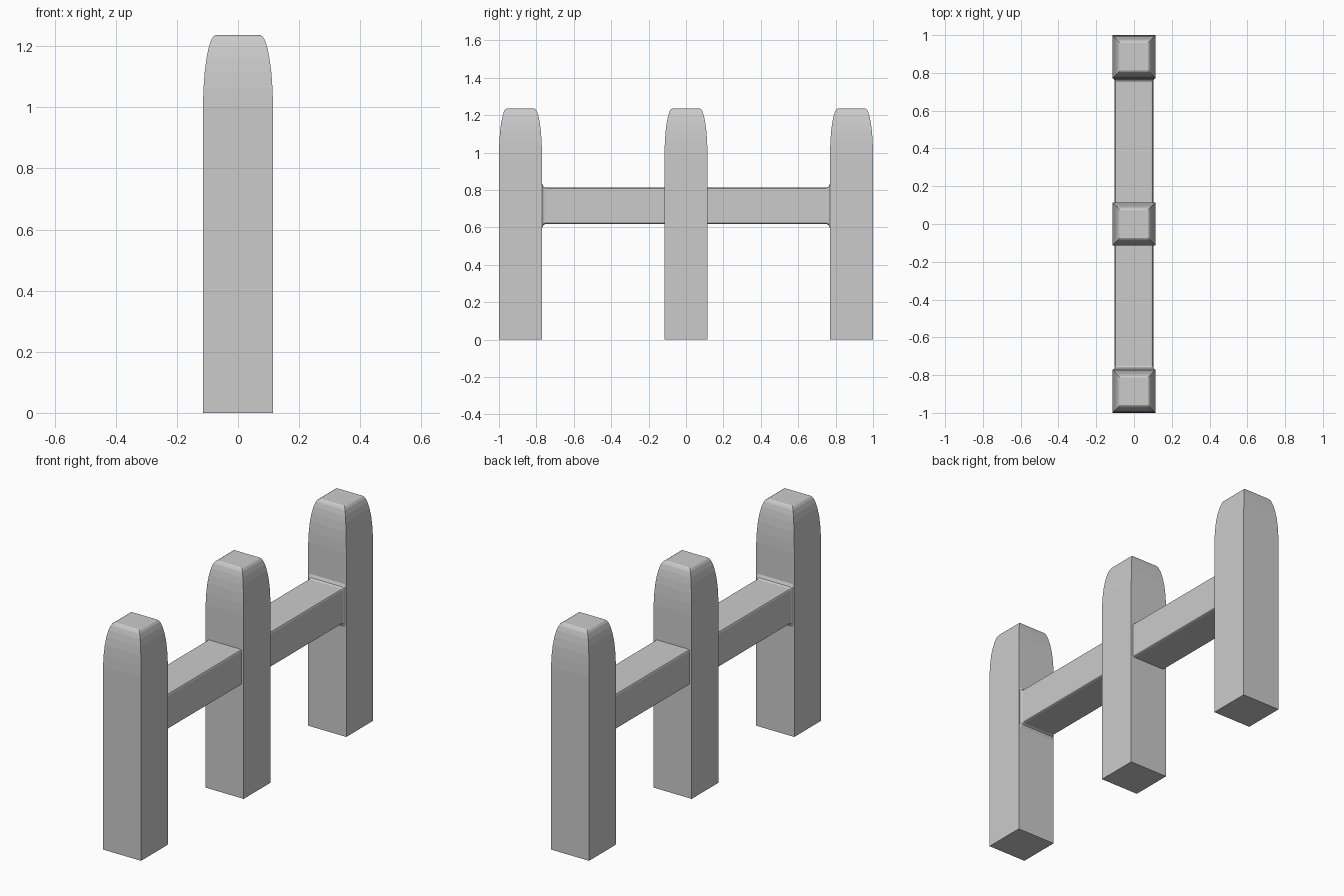
import bpy
import bmesh

if "Cube" in bpy.data.objects:
    bpy.data.objects.remove(bpy.data.objects["Cube"])


def loft(name, rings):
    """Skin equal-sized closed rings in order and cap both ends."""
    bm = bmesh.new()
    loops = [[bm.verts.new(p) for p in ring] for ring in rings]
    n = len(loops[0])
    for a, b in zip(loops, loops[1:]):
        for i in range(n):
            j = (i + 1) % n
            bm.faces.new((a[i], a[j], b[j], b[i]))
    bm.faces.new(loops[0])
    bm.faces.new(loops[-1])
    bmesh.ops.recalc_face_normals(bm, faces=bm.faces)
    mesh = bpy.data.meshes.new(name)
    bm.to_mesh(mesh)
    bm.free()
    obj = bpy.data.objects.new(name, mesh)
    bpy.context.collection.objects.link(obj)
    return obj


# Square posts with rounded-over tops: (half width, height)
post_profile = [(0.115, 0), (0.115, 1.0), (0.113, 1.06), (0.109, 1.115),
                (0.103, 1.16), (0.096, 1.195), (0.088, 1.22),
                (0.081, 1.231), (0.073, 1.236)]


def post(name, y):
    return loft(name, [[(-w, y - w, z), (w, y - w, z), (w, y + w, z), (-w, y + w, z)]
                       for w, z in post_profile])


post("front_post", -0.885)
post("middle_post", 0)
post("back_post", 0.885)


# Crossbar with softened edges, flaring slightly where it meets the end posts
def bar_ring(y, hx, hz, c=0.01, zc=0.715):
    k = c * 0.3
    quarter = [(hx, hz - c), (hx - k, hz - k), (hx - c, hz)]
    pts = quarter + [(-x, z) for x, z in reversed(quarter)]
    pts += [(-x, -z) for x, z in pts]
    return [(x, y, zc + z) for x, z in pts]


half = [(0.752, 0.102, 0.097), (0.762, 0.104, 0.102), (0.769, 0.109, 0.118)]
sections = [(-y, x, z) for y, x, z in reversed(half)] + half
loft("crossbar", [bar_ring(*s) for s in sections])
